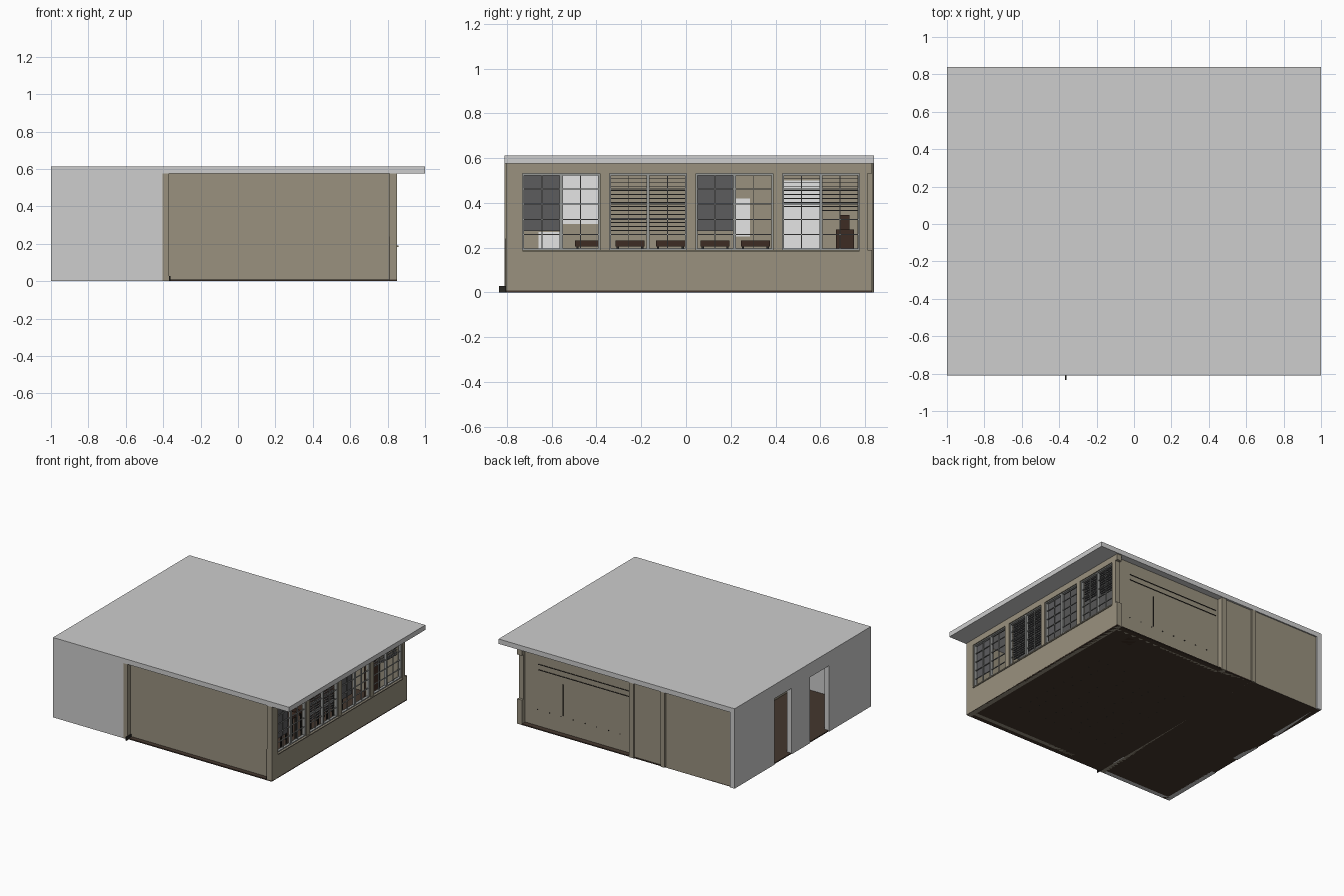
import bpy
import bmesh

if "Cube" in bpy.data.objects:
    bpy.data.objects.remove(bpy.data.objects["Cube"], do_unlink=True)


def material(name, srgb):
    col = [(c / 255) ** 2.2 for c in srgb] + [1]
    m = bpy.data.materials.new(name)
    m.use_nodes = True
    m.diffuse_color = col
    m.node_tree.nodes["Principled BSDF"].inputs["Base Color"].default_value = col
    return m


GREY = material("light grey plaster", (204, 204, 204))
TAN = material("tan paint", (152, 144, 126))
BROWN = material("dark brown floor", (70, 58, 50))
WOOD = material("dark wood", (64, 48, 40))
FRAME = material("window frame grey", (150, 152, 150))
BLIND = material("dark blind grey", (92, 92, 94))
LINE = material("charcoal trim", (45, 43, 40))
WHITE = material("white board", (228, 228, 228))


def boxes(name, mat, *spans):
    """One object from boxes, each given as x, y and z ranges."""
    bm = bmesh.new()
    for xs, ys, zs in spans:
        geo = bmesh.ops.create_cube(bm, size=1)["verts"]
        for v in geo:
            v.co = [(r[0] + r[1]) / 2 + c * (r[1] - r[0])
                    for r, c in zip((xs, ys, zs), v.co)]
    mesh = bpy.data.meshes.new(name)
    bm.to_mesh(mesh)
    bm.free()
    mesh.materials.append(mat)
    ob = bpy.data.objects.new(name, mesh)
    bpy.context.collection.objects.link(ob)
    return ob


FRONT, BACK = -0.81, 0.84
CEIL = 0.575
FULL = (0, CEIL)

# Slabs
boxes("roof_slab", GREY, ((-1, 1), (FRONT, BACK), (CEIL, 0.612)))
boxes("floor_slab", BROWN, ((-0.995, 0.85), (FRONT + 0.005, 0.83), (0, 0.008)))

# Corridor wall with two doorways, and its front return
doors = [(-0.305, -0.07), (0.15, 0.36)]
edges = [FRONT] + [y for d in doors for y in d] + [BACK]
wall_x = (-1, -0.96)
piers = [(wall_x, (edges[i], edges[i + 1]), FULL) for i in range(0, len(edges), 2)]
lintels = [(wall_x, d, (0.505, CEIL)) for d in doors]
boxes("corridor_wall", GREY, *piers, *lintels)
boxes("corridor_front_wall", GREY, ((-0.96, -0.405), (FRONT, -0.775), FULL))

# Tan walls, set back from the slab edge beside the classroom
boxes("classroom_front_wall", TAN, ((-0.37, 0.85), (-0.77, -0.74), FULL))
boxes("classroom_back_wall", TAN, ((-0.1, 0.82), (0.765, 0.79), FULL))
boxes("corridor_back_wall", TAN,
      ((-0.96, -0.41), (0.79, 0.83), FULL),
      ((-0.37, -0.1), (0.79, 0.825), FULL))
boxes("partition_wall", TAN, ((-0.405, -0.37), (FRONT, 0.838), FULL))
boxes("back_pillar", TAN, ((-0.14, -0.1), (0.77, 0.835), FULL))
boxes("front_door_stop", LINE, ((-0.368, -0.362), (-0.835, -0.77), (0, 0.028)))

# Window wall: apron, head beam, posts and sill
BAYS = [-0.73, -0.342, 0.044, 0.43]
BAY = 0.345
SILL, HEAD = 0.19, 0.53
apron = ((0.81, 0.85), (FRONT + 0.005, 0.83), (0, SILL))
beam = ((0.81, 0.85), (FRONT + 0.005, 0.83), (HEAD, CEIL))
starts = [-0.775] + [b + BAY for b in BAYS]
ends = BAYS + [0.81]
posts = [((0.81, 0.85), (a, b), (SILL, HEAD)) for a, b in zip(starts, ends)]
boxes("window_wall", TAN, apron, beam, *posts)
boxes("front_corner_post", TAN, ((0.81, 0.85), (FRONT + 0.005, -0.775), (SILL, HEAD)))
boxes("window_sill", TAN, ((0.81, 0.857), (BAYS[0], BAYS[-1] + BAY), (SILL - 0.008, SILL)))
boxes("corner_joint", LINE, ((0.808, 0.811), (-0.807, -0.804), (0, 0.24)))

# Sashes with glazing bars, two to a bay
sashes = [(b + i * BAY / 2, b + (i + 1) * BAY / 2) for b in BAYS for i in range(2)]
frames, bars = [], []
W = 0.007
for a, b in sashes:
    x = (0.822, 0.842)
    frames += [(x, (a, a + W), (SILL, HEAD)), (x, (b - W, b), (SILL, HEAD)),
               (x, (a, b), (SILL, SILL + W)), (x, (a, b), (HEAD - W, HEAD))]
    mid = (a + b) / 2
    x = (0.828, 0.836)
    bars.append((x, (mid - 0.002, mid + 0.002), (SILL, HEAD)))
    for k in range(1, 5):
        z = SILL + k * (HEAD - SILL) / 5
        bars.append((x, (a, b), (z - 0.002, z + 0.002)))
boxes("sash_frames", FRAME, *frames)
boxes("glazing_bars", FRAME, *bars)

# Blinds: lowered in some sashes, open slats in others
closed = [((0.812, 0.816), sashes[i], (0.275, HEAD)) for i in (0, 4)]
boxes("lowered_blinds", BLIND, *closed)
slats = []
for i, low in ((2, 0.25), (3, 0.25), (6, 0.38), (7, 0.36)):
    z = HEAD
    while z > low:
        slats.append(((0.80, 0.812), sashes[i], (z - 0.004, z)))
        z -= 0.018
boxes("open_blinds", BLIND, *slats)

# Pale doors, window and notice on the partition
face = (-0.371, -0.364)
boxes("partition_panels", WHITE,
      (face, (-0.55, -0.38), (0.305, HEAD)), (face, (-0.66, -0.55), (0, 0.27)),
      (face, (0.43, 0.60), (0, 0.5)), (face, (0.22, 0.285), (0.25, 0.42)))

# Rails fixed along the outside of the classroom back wall
rail_y = (0.788, 0.794)
boxes("back_wall_rails", LINE,
      ((-0.08, 0.70), rail_y, (0.478, 0.483)), ((-0.08, 0.70), rail_y, (0.436, 0.441)),
      ((0.485, 0.49), rail_y, (0.14, 0.38)))
boxes("back_wall_bolts", LINE,
      *[((x / 10, x / 10 + 0.006), rail_y, (0.13, 0.136)) for x in range(0, 8)])

# Rows of desks
tops, legs = [], []
for x in (-0.15, 0.08, 0.31, 0.54):
    for y in (-0.43, -0.25, -0.07, 0.13, 0.31):
        tops.append(((x, x + 0.09), (y - 0.065, y + 0.065), (0.205, 0.232)))
        for lx in (x, x + 0.08):
            for ly in (y - 0.06, y + 0.05):
                legs.append(((lx, lx + 0.01), (ly, ly + 0.01), (0, 0.205)))
boxes("desk_tops", WOOD, *tops)
boxes("desk_legs", LINE, *legs)

# Lectern near the back wall
boxes("lectern", WOOD,
      ((0.60, 0.68), (0.67, 0.75), (0, 0.28)), ((0.63, 0.66), (0.69, 0.73), (0.28, 0.345)))
